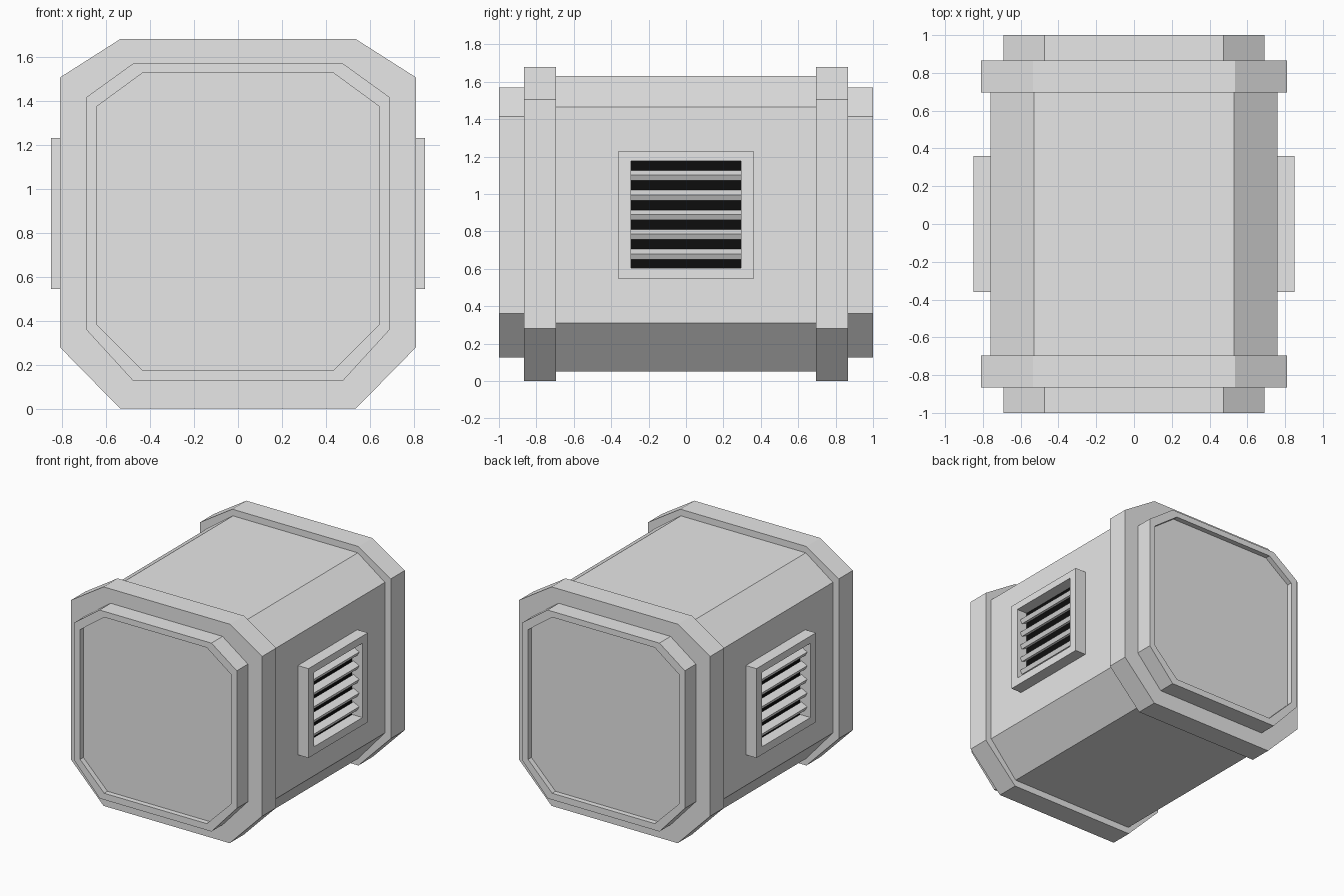
import bpy, bmesh, math
from mathutils import Matrix, Vector

cube = bpy.data.objects.get("Cube")
if cube:
    bpy.data.objects.remove(cube, do_unlink=True)


def material(name, value):
    m = bpy.data.materials.new(name)
    m.use_nodes = True
    color = (value, value, value, 1)
    m.diffuse_color = color
    m.node_tree.nodes["Principled BSDF"].inputs["Base Color"].default_value = color
    return m


grey = material("light grey", 0.8)
black = material("vent black", 0.004)


def octagon(half, corner_x, bottom, low, high, top):
    """Chamfered rectangle with separate lower and upper cuts."""
    right = [(corner_x, bottom), (half, low), (half, high), (corner_x, top)]
    return right + [(-u, z) for u, z in reversed(right)]


def rectangle(half, bottom, top):
    return [(-half, bottom), (half, bottom), (half, top), (-half, top)]


def finish(bm, name):
    bmesh.ops.recalc_face_normals(bm, faces=bm.faces)
    mesh = bpy.data.meshes.new(name)
    bm.to_mesh(mesh)
    bm.free()
    mesh.materials.append(grey)
    mesh.materials.append(black)
    obj = bpy.data.objects.new(name, mesh)
    bpy.context.collection.objects.link(obj)
    return obj


def loft(name, sections, axis="y", black_end=False):
    """Bridge (profile, depth) sections along x or y and close both ends."""
    bm = bmesh.new()
    loops = []
    for profile, d in sections:
        loops.append([bm.verts.new((u, d, z) if axis == "y" else (d, u, z))
                      for u, z in profile])
    for a, b in zip(loops, loops[1:]):
        n = len(a)
        for i in range(n):
            j = (i + 1) % n
            bm.faces.new((a[i], a[j], b[j], b[i]))
    bm.faces.new(loops[0])
    end = bm.faces.new(loops[-1])
    end.material_index = 1 if black_end else 0
    return finish(bm, name)


# Main body
body = octagon(0.76, 0.53, 0.05, 0.31, 1.465, 1.63)
loft("body", [(body, -0.72), (body, 0.72)])

# End collars and recessed end caps
collar = octagon(0.81, 0.535, 0, 0.28, 1.505, 1.68)
cap = octagon(0.69, 0.475, 0.125, 0.36, 1.415, 1.57)
panel = octagon(0.64, 0.435, 0.175, 0.38, 1.375, 1.525)
for s, end in ((-1, "front"), (1, "back")):
    loft(end + "_collar", [(collar, s * 0.695), (collar, s * 0.865)])
    loft(end + "_cap", [(cap, s * 0.85), (cap, s), (panel, s), (panel, s * 0.96)])

# Side vents: framed recess with a dark back and tilted slats
frame = rectangle(0.36, 0.545, 1.23)
opening = rectangle(0.295, 0.605, 1.175)
for s, side in ((-1, "right"), (1, "left")):
    loft(side + "_vent_frame",
         [(frame, s * 0.75), (frame, s * 0.85), (opening, s * 0.85), (opening, s * 0.763)],
         axis="x", black_end=True)
    bm = bmesh.new()
    for i in range(5):
        place = (Matrix.Translation(Vector((s * 0.79, 0, 1.098 - i * 0.105)))
                 @ Matrix.Rotation(s * math.radians(27), 4, "Y")
                 @ Matrix.Diagonal((0.055, 0.59, 0.033, 1)))
        bmesh.ops.create_cube(bm, size=1, matrix=place)
    finish(bm, side + "_vent_slats")
